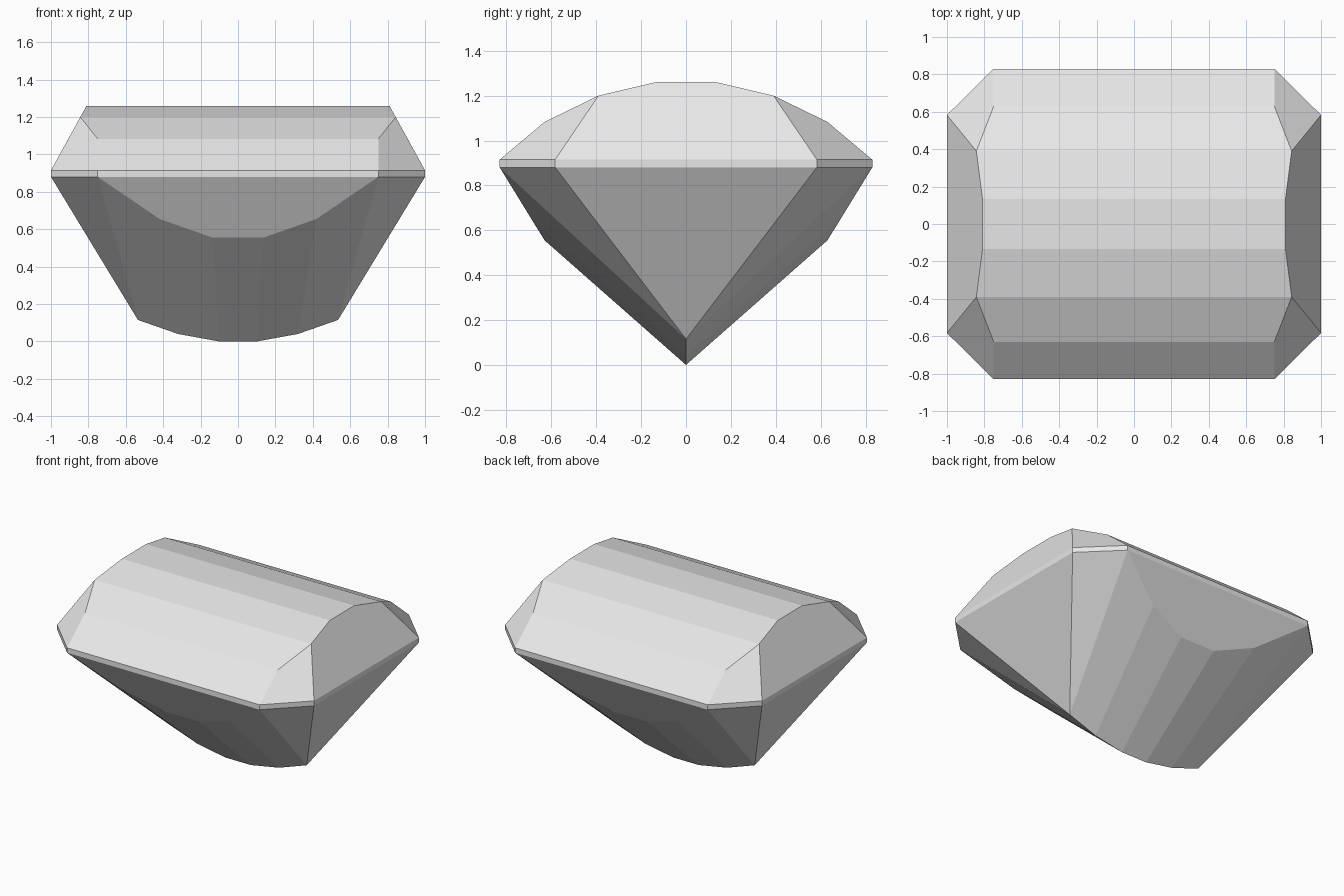
import bpy
import bmesh
from math import radians

cube = bpy.data.objects.get("Cube")
if cube:
    bpy.data.objects.remove(cube, do_unlink=True)

# One pale grey colour for the whole stone
grey = bpy.data.materials.new("pale_grey")
grey.use_nodes = True
colour = (0.8, 0.8, 0.8, 1)
grey.diffuse_color = colour
grey.node_tree.nodes["Principled BSDF"].inputs["Base Color"].default_value = colour

# Corner points of one quarter of the stone
crown = [(0.75, 0.63, 1.083), (0.843, 0.39, 1.2), (0.81, 0.135, 1.26)]
girdle = [(x, y, z) for x, y in ((1, 0.583), (0.75, 0.83)) for z in (0.88, 0.915)]
pavilion = [(0.42, 0.692, 0.655), (0.135, 0.63, 0.555)]
keel = [(0.535, 0, 0.115), (0.32, 0, 0.04), (0.1, 0, 0)]


def mirrored(points):
    """Repeat the quarter across both upright planes without doubles."""
    return sorted({(sx * x, sy * y, z) for x, y, z in points
                   for sx in (1, -1) for sy in (1, -1)})


# Wrap the points in flat facets and merge the triangles of each facet
bm = bmesh.new()
for point in mirrored(crown + girdle + pavilion + keel):
    bm.verts.new(point)
bmesh.ops.convex_hull(bm, input=bm.verts[:])
bmesh.ops.dissolve_limit(bm, angle_limit=radians(2),
                         verts=bm.verts[:], edges=bm.edges[:])
bmesh.ops.recalc_face_normals(bm, faces=bm.faces[:])

mesh = bpy.data.meshes.new("cut_gemstone")
bm.to_mesh(mesh)
bm.free()
mesh.materials.append(grey)
gem = bpy.data.objects.new("cut_gemstone", mesh)
bpy.context.collection.objects.link(gem)
